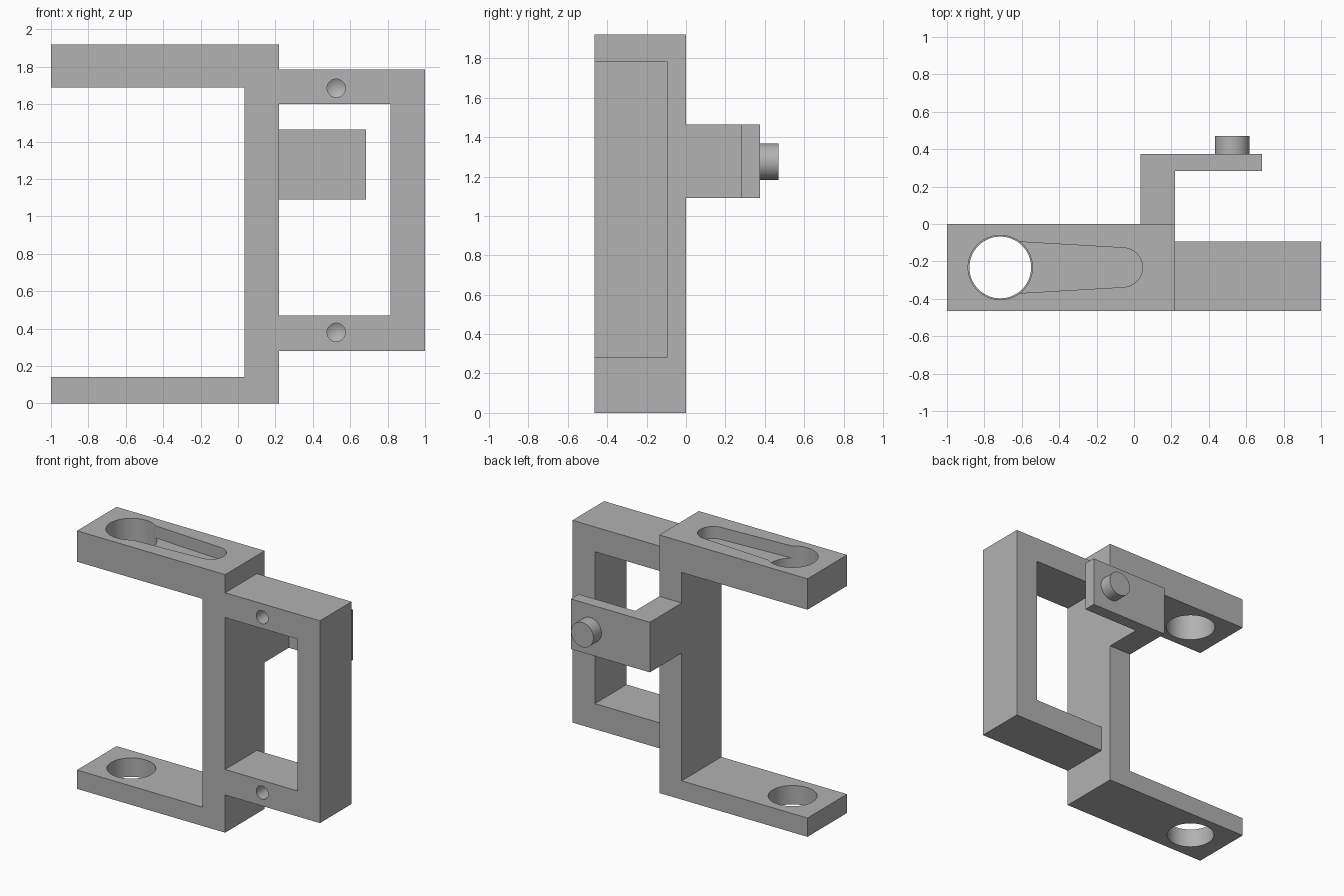
import bpy, bmesh, math
from mathutils import Vector

cube = bpy.data.objects.get("Cube")
if cube:
    bpy.data.objects.remove(cube, do_unlink=True)

grey = bpy.data.materials.new("plain grey")
grey.use_nodes = True
colour = (0.445, 0.445, 0.445, 1)
grey.diffuse_color = colour
grey.node_tree.nodes["Principled BSDF"].inputs["Base Color"].default_value = colour


def finish(name, bm):
    bmesh.ops.recalc_face_normals(bm, faces=bm.faces)
    mesh = bpy.data.meshes.new(name)
    bm.to_mesh(mesh)
    bm.free()
    mesh.materials.append(grey)
    obj = bpy.data.objects.new(name, mesh)
    bpy.context.collection.objects.link(obj)
    return obj


def prism(name, outline, axis, start, end):
    """Extrude a flat outline along y (outline in x, z) or z (outline in x, y)."""
    bm = bmesh.new()
    place = (lambda a, b: (a, start, b)) if axis == "y" else (lambda a, b: (a, b, start))
    face = bm.faces.new([bm.verts.new(place(a, b)) for a, b in outline])
    result = bmesh.ops.extrude_face_region(bm, geom=[face])
    verts = [g for g in result["geom"] if isinstance(g, bmesh.types.BMVert)]
    shift = Vector((0, 1, 0) if axis == "y" else (0, 0, 1)) * (end - start)
    bmesh.ops.translate(bm, verts=verts, vec=shift)
    return finish(name, bm)


def arc(cx, cy, r, first, last, n):
    angles = [math.radians(first + (last - first) * i / n) for i in range(n + 1)]
    return [(cx + r * math.cos(a), cy + r * math.sin(a)) for a in angles]


def disc(cx, cy, r, n=64):
    return arc(cx, cy, r, 0, 360, n)[:-1]


def select_only(obj):
    bpy.ops.object.select_all(action="DESELECT")
    obj.select_set(True)
    bpy.context.view_layer.objects.active = obj


def cut(obj, cutter):
    cutter.hide_render = True
    mod = obj.modifiers.new("cut", "BOOLEAN")
    mod.operation = "DIFFERENCE"
    mod.solver = "EXACT"
    mod.object = cutter
    select_only(obj)
    bpy.ops.object.modifier_apply(modifier=mod.name)
    bpy.data.objects.remove(cutter, do_unlink=True)


def drill(x, z, r, front, depth, tip):
    """Blind hole cutter with a conical end, pointing towards +y."""
    n = 32
    bm = bmesh.new()
    rings = [[bm.verts.new((a, y, b)) for a, b in disc(x, z, r, n)]
             for y in (front - 0.05, front + depth)]
    point = bm.verts.new((x, front + depth + tip, z))
    bm.faces.new(rings[0])
    for i in range(n):
        j = (i + 1) % n
        bm.faces.new((rings[0][i], rings[0][j], rings[1][j], rings[1][i]))
        bm.faces.new((rings[1][i], rings[1][j], point))
    return finish("drill_cutter", bm)


FRONT = -0.465
MID = FRONT / 2
LEFT, RIGHT = 0.035, 0.22     # upright column faces
HOLE_X = -0.715

# Upright column with the two arms
body = prism("column_and_arms",
             [(-1, 0), (RIGHT, 0), (RIGHT, 1.92), (-1, 1.92),
              (-1, 1.69), (LEFT, 1.69), (LEFT, 0.14), (-1, 0.14)],
             "y", FRONT, 0)
# Round holes through both arms, and the tapered recess in the upper one
cut(body, prism("lower_hole_cutter", disc(HOLE_X, MID, 0.165), "z", -0.1, 0.5))
cut(body, prism("upper_hole_cutter", disc(HOLE_X, MID, 0.172), "z", 1.5, 2.1))
slot = ([(HOLE_X, MID - 0.143)] + arc(-0.06, MID, 0.105, -87, 87, 24)
        + [(HOLE_X, MID + 0.143)])
cut(body, prism("slot_cutter", slot, "z", 1.83, 2.1))

# Side frame, open towards the column
frame = prism("side_frame",
              [(RIGHT, 0.28), (1, 0.28), (1, 1.785), (RIGHT, 1.785),
               (RIGHT, 1.60), (0.815, 1.60), (0.815, 0.47), (RIGHT, 0.47)],
              "y", FRONT, -0.093)
for z in (0.38, 1.685):
    cut(frame, drill(0.525, z, 0.049, FRONT, 0.2, 0.03))

# Angled rear bracket and its pin
bracket = prism("rear_bracket",
                [(LEFT, 0), (RIGHT, 0), (RIGHT, 0.283), (0.685, 0.283),
                 (0.685, 0.375), (LEFT, 0.375)],
                "z", 1.09, 1.463)
pin = prism("rear_pin", disc(0.525, 1.275, 0.092, 48), "y", 0.375, 0.47)

for obj in (body, frame, bracket, pin):
    select_only(obj)
    bpy.ops.object.shade_smooth_by_angle(angle=math.radians(25))
